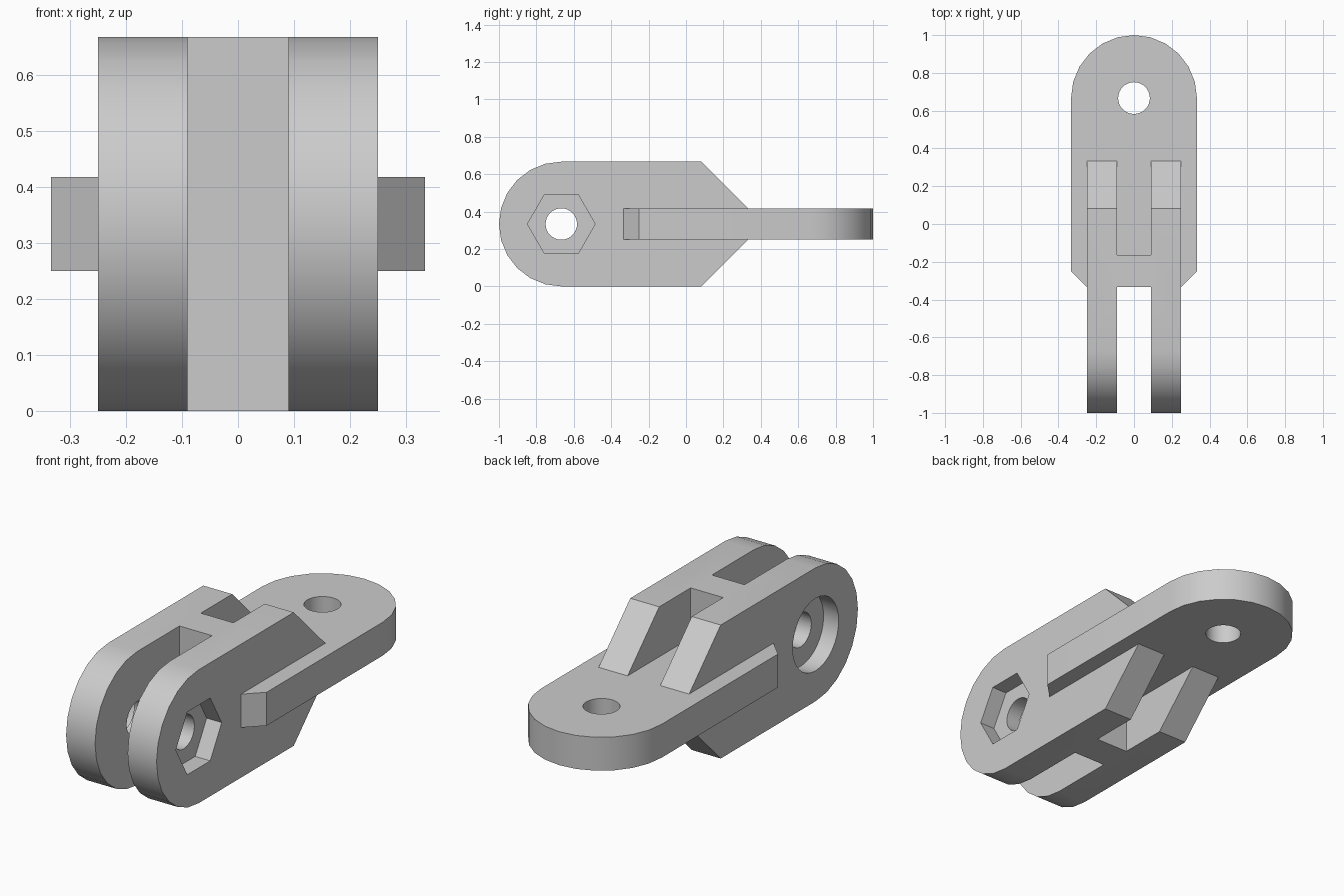
import bpy, bmesh, math
from mathutils import Matrix, Vector

if "Cube" in bpy.data.objects:
    bpy.data.objects.remove(bpy.data.objects["Cube"])

grey = bpy.data.materials.new("light grey")
grey.diffuse_color = (0.6, 0.6, 0.6, 1)
grey.use_nodes = True
grey.node_tree.nodes["Principled BSDF"].inputs["Base Color"].default_value = grey.diffuse_color

T = 1 / 3          # rounded end radius and mid height
P = 2 / 3          # pivot distance from the centre
SEG = 24


def prism(name, outline, axis, low, high):
    """Extrude a 2D outline: axis 'x' takes (y, z) points, axis 'z' takes (x, y) points."""
    bm = bmesh.new()
    to3d = (lambda p: (low, p[0], p[1])) if axis == 'x' else (lambda p: (p[0], p[1], low))
    face = bm.faces.new([bm.verts.new(to3d(p)) for p in outline])
    grown = bmesh.ops.extrude_face_region(bm, geom=[face])['geom']
    step = Vector((high - low, 0, 0)) if axis == 'x' else Vector((0, 0, high - low))
    bmesh.ops.translate(bm, vec=step, verts=[v for v in grown if isinstance(v, bmesh.types.BMVert)])
    bmesh.ops.recalc_face_normals(bm, faces=bm.faces)
    mesh = bpy.data.meshes.new(name)
    bm.to_mesh(mesh)
    bm.free()
    mesh.materials.append(grey)
    obj = bpy.data.objects.new(name, mesh)
    bpy.context.collection.objects.link(obj)
    return obj


def arc(cx, cy, r, start, end, n):
    return [(cx + r * math.cos(math.radians(start + (end - start) * i / n)),
             cy + r * math.sin(math.radians(start + (end - start) * i / n))) for i in range(n + 1)]


def circle(cx, cy, r, n):
    return arc(cx, cy, r, 0, 360, n)[:-1]


def rect(x0, y0, x1, y1):
    return [(x0, y0), (x1, y0), (x1, y1), (x0, y1)]


def combine(target, tool, operation):
    mod = target.modifiers.new(tool.name, 'BOOLEAN')
    mod.object, mod.operation, mod.solver = tool, operation, 'EXACT'
    bpy.context.view_layer.objects.active = target
    bpy.ops.object.modifier_apply(modifier=mod.name)
    bpy.data.objects.remove(tool, do_unlink=True)


# Upright clevis body: rounded front, tapered back
link = prism("hinge_link", arc(-P, T, T, 90, 270, SEG // 2) + [(0.083, 0), (0.416, T), (0.083, P)],
             'x', -0.25, 0.25)
combine(link, prism("rear_gap", rect(-0.09, -0.165, 0.09, 0.6), 'z', -0.1, 0.8), 'DIFFERENCE')

# Flat tongue with a rounded back and chamfered front corners
tongue = prism("tongue", arc(0, P, T, 0, 180, SEG // 2) +
               [(-T, -0.25), (-0.2, -0.383), (0.2, -0.383), (T, -0.25)], 'z', 0.25, 0.417)
combine(link, tongue, 'UNION')

# Fork slot, pin holes, nut pocket on the right and bolt head pocket on the left
cuts = [
    prism("fork_slot", rect(-0.09, -1.1, 0.09, -T), 'z', -0.1, 0.8),
    prism("tongue_hole", circle(0, P, 0.084, 32), 'z', 0.1, 0.6),
    prism("fork_hole", circle(-P, T, 0.084, 32), 'x', -0.4, 0.4),
    prism("nut_pocket", circle(-P, T, 0.181, 6), 'x', 0.167, 0.4),
    prism("head_pocket", circle(-P, T, 0.181, 32), 'x', -0.4, -0.167),
]
for cut in cuts:
    combine(link, cut, 'DIFFERENCE')

# Smooth the rounded ends and holes, keep the corners crisp
bpy.ops.object.select_all(action='DESELECT')
link.select_set(True)
bpy.context.view_layer.objects.active = link
bpy.ops.object.shade_smooth_by_angle(angle=math.radians(30))
